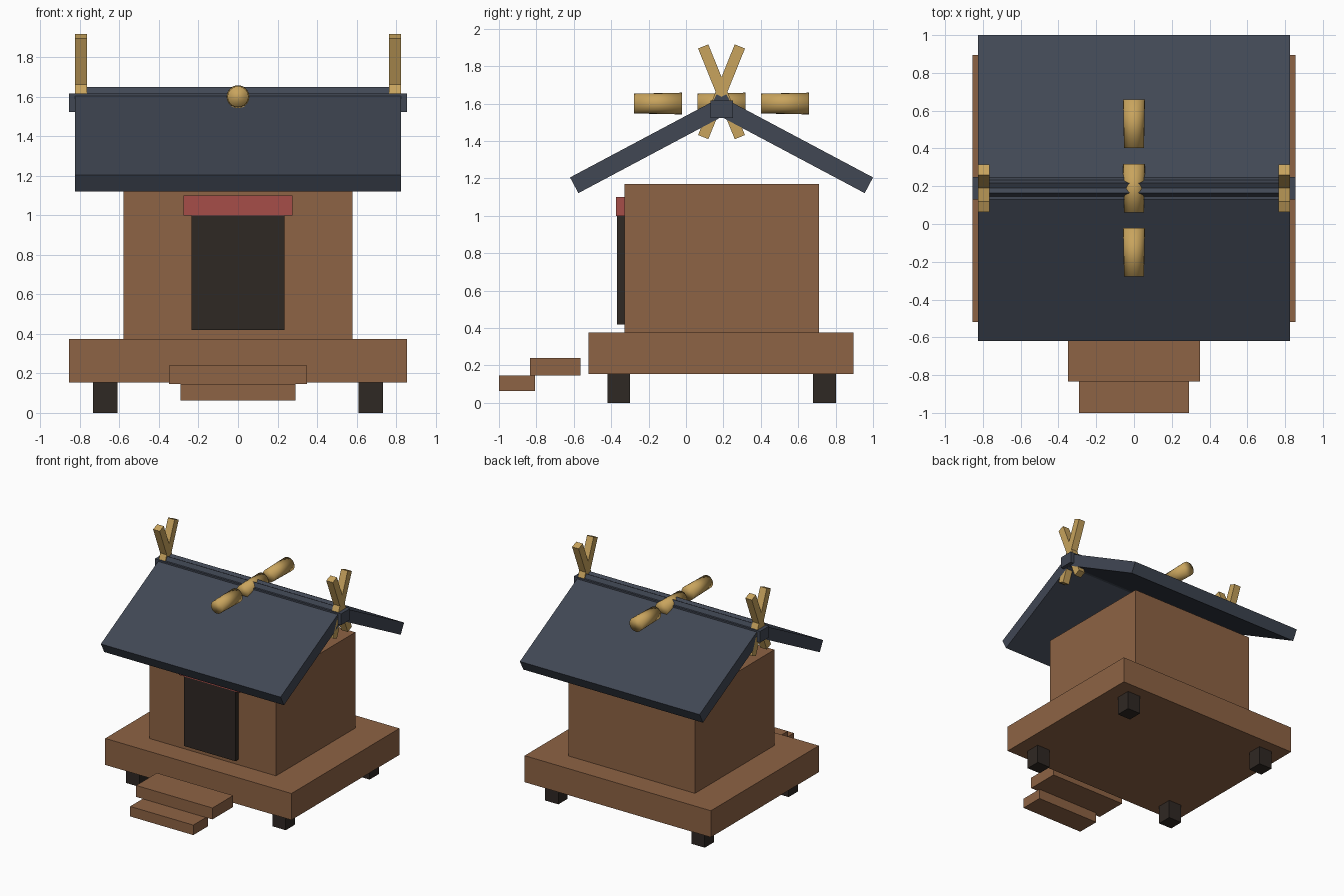
import bpy, bmesh
from math import radians, sin, cos
from mathutils import Matrix, Vector

if "Cube" in bpy.data.objects:
    bpy.data.objects.remove(bpy.data.objects["Cube"])


def material(name, rgb):
    m = bpy.data.materials.new(name)
    m.diffuse_color = (*rgb, 1)
    m.use_nodes = True
    m.node_tree.nodes["Principled BSDF"].inputs["Base Color"].default_value = m.diffuse_color
    return m


WOOD = material("wood", (0.27, 0.125, 0.058))
DARK = material("dark_wood", (0.028, 0.021, 0.017))
SLATE = material("slate", (0.052, 0.063, 0.088))
GOLD = material("gold", (0.58, 0.37, 0.11))
RED = material("red", (0.38, 0.075, 0.065))


def add(name, bm, mat):
    me = bpy.data.meshes.new(name)
    bm.to_mesh(me)
    bm.free()
    me.materials.append(mat)
    ob = bpy.data.objects.new(name, me)
    bpy.context.collection.objects.link(ob)
    return ob


def block(name, size, centre, mat, tilt=0):
    """Box of a given size, tilted about the x axis."""
    bm = bmesh.new()
    bmesh.ops.create_cube(bm, size=1, matrix=Matrix.Diagonal((*size, 1)))
    ob = add(name, bm, mat)
    ob.location = centre
    ob.rotation_euler.x = tilt
    return ob


def box(name, x, y, z, mat):
    """Box from its (min, max) extents."""
    ext = (x, y, z)
    return block(name, [b - a for a, b in ext], [(a + b) / 2 for a, b in ext], mat)


RIDGE_Y = 0.19

# Feet
for sx, side in ((-1, "left"), (1, "right")):
    for y, end in ((-0.36, "front"), (0.74, "back")):
        block(f"{end}_{side}_foot", (0.122, 0.122, 0.155), (sx * 0.672, y, 0.0775), DARK)

# Platform, steps and hall
box("platform", (-0.855, 0.855), (-0.52, 0.895), (0.155, 0.375), WOOD)
box("upper_step", (-0.35, 0.35), (-0.835, -0.563), (0.145, 0.24), WOOD)
box("lower_step", (-0.29, 0.29), (-1.0, -0.806), (0.062, 0.145), WOOD)
box("hall", (-0.58, 0.58), (-0.33, 0.71), (0.375, 1.17), WOOD)
box("door", (-0.236, 0.236), (-0.37, -0.32), (0.42, 1.0), DARK)
box("lintel", (-0.277, 0.277), (-0.375, -0.32), (1.0, 1.1), RED)

# Roof slabs, measured from the outer eave corner
PITCH, LENGTH, THICK = radians(28), 0.947, 0.095
for s, side in ((1, "front"), (-1, "back")):
    run = Vector((0, s * cos(PITCH), sin(PITCH)))
    inward = Vector((0, s * sin(PITCH), -cos(PITCH)))
    eave = Vector((0, RIDGE_Y - s * 0.81, 1.205))
    block(f"{side}_roof_slab", (1.65, LENGTH, THICK),
          eave + run * LENGTH / 2 + inward * THICK / 2, SLATE, s * PITCH)

# Ridge beam
box("ridge_beam", (-0.855, 0.855), (RIDGE_Y - 0.06, RIDGE_Y + 0.06), (1.523, 1.617), SLATE)

# Crossed finials at both gables
for sx, side in ((-1, "left"), (1, "right")):
    for s in (-1, 1):
        block(f"{side}_finial_{'front' if s > 0 else 'back'}", (0.06, 0.059, 0.523),
              (sx * 0.795, RIDGE_Y, 1.663), GOLD, s * radians(22))

# Tapered ridge logs, pointing front to back
for i in (-1, 0, 1):
    bm = bmesh.new()
    bmesh.ops.create_cone(bm, cap_ends=True, segments=20, radius1=0.058, radius2=0.053,
                          depth=0.257, matrix=Matrix.Rotation(radians(90), 4, "X"))
    for f in bm.faces:
        f.smooth = True
    add(f"ridge_log_{i + 2}", bm, GOLD).location = (0, RIDGE_Y + i * 0.34, 1.6)
